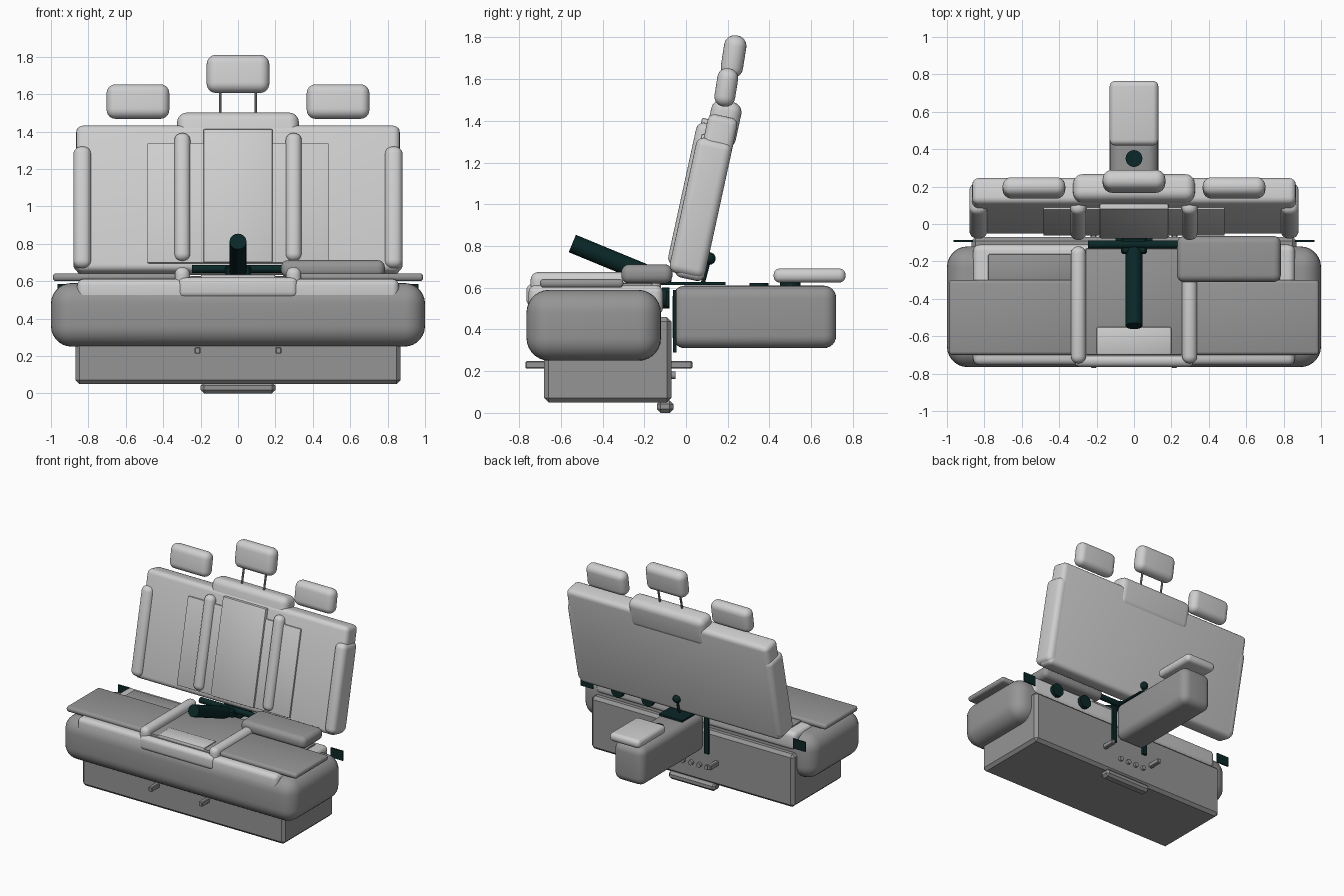
import bpy, bmesh, math
from mathutils import Matrix, Vector

cube = bpy.data.objects.get("Cube")
if cube:
    bpy.data.objects.remove(cube, do_unlink=True)


def material(name, color):
    m = bpy.data.materials.new(name)
    m.use_nodes = True
    m.diffuse_color = (*color, 1)
    bsdf = next(n for n in m.node_tree.nodes if n.type == 'BSDF_PRINCIPLED')
    bsdf.inputs["Base Color"].default_value = (*color, 1)
    return m


LIGHT = material("light grey fabric", (0.62, 0.62, 0.62))
MID = material("mid grey fabric", (0.3, 0.3, 0.3))
DARK = material("dark green metal", (0.003, 0.02, 0.02))

# Recline of the whole backrest, turned about its lower edge
PIVOT = Vector((0, -0.03, 0.65))
LEAN = math.radians(-12.3)
RECLINE = Matrix.Translation(PIVOT) @ Matrix.Rotation(LEAN, 4, 'X') @ Matrix.Translation(-PIVOT)


def finish(name, bm, mat, smooth=True):
    bmesh.ops.recalc_face_normals(bm, faces=bm.faces)
    mesh = bpy.data.meshes.new(name)
    bm.to_mesh(mesh)
    bm.free()
    mesh.materials.append(mat)
    ob = bpy.data.objects.new(name, mesh)
    bpy.context.collection.objects.link(ob)
    if smooth:
        bpy.ops.object.select_all(action='DESELECT')
        ob.select_set(True)
        bpy.context.view_layer.objects.active = ob
        bpy.ops.object.shade_smooth_by_angle(angle=math.radians(35))
    return ob


def box(name, x, y, z, mat, r=0.0, seg=4, matrix=None):
    """Rounded box from its x, y and z ranges."""
    bm = bmesh.new()
    bmesh.ops.create_cube(bm, size=1)
    for v in bm.verts:
        v.co = [lo + (c + 0.5) * (hi - lo) for c, (lo, hi) in zip(v.co, (x, y, z))]
    if r:
        bmesh.ops.bevel(bm, geom=bm.edges[:], offset=r, segments=seg, profile=0.5, affect='EDGES')
    if matrix:
        bm.transform(matrix)
    return finish(name, bm, mat, seg > 1)


def pair(name, x, *args, **kw):
    """The same box on both sides."""
    box("left_" + name, x, *args, **kw)
    box("right_" + name, (-x[1], -x[0]), *args, **kw)


def rod(name, a, b, radius, mat, sides=20):
    a, b = Vector(a), Vector(b)
    bm = bmesh.new()
    bmesh.ops.create_cone(bm, cap_ends=True, segments=sides, radius1=radius, radius2=radius,
                          depth=(b - a).length)
    turn = (b - a).to_track_quat('Z', 'Y').to_matrix().to_4x4()
    bm.transform(Matrix.Translation((a + b) / 2) @ turn)
    return finish(name, bm, mat)


def headrest(name, center, size, r):
    spans = [(-s / 2, s / 2) for s in size]
    place = Matrix.Translation(center) @ Matrix.Rotation(math.radians(-9), 4, 'X')
    box(name, *spans, LIGHT, r, 6, place)


# Base box, foot and rails
box("base", (-0.87, 0.87), (-0.68, -0.07), (0.05, 0.46), MID, 0.022, 1)
box("base_foot", (-0.2, 0.2), (-0.14, -0.06), (0, 0.06), MID, 0.018, 1)
pair("rail", (0.2, 0.232), (-0.77, 0.03), (0.212, 0.248), MID, 0.005, 1)
for i in range(4):
    x = 0.07 - 0.07 * i
    rod(f"base_button_{i + 1}", (x, -0.08, 0.18), (x, -0.05, 0.18), 0.018, MID)

# Seat cushion and its covers
box("seat_cushion", (-1, 1), (-0.765, -0.12), (0.25, 0.59), MID, 0.11, 7)
box("seat_top_pad", (-0.86, 0.86), (-0.755, -0.11), (0.47, 0.612), LIGHT, 0.035)
pair("seat_rear_panel", (0.33, 0.78), (-0.32, -0.16), (0.6, 0.622), MID, 0.008, 2)
pair("seat_cover", (0.32, 0.99), (-0.7, -0.3), (0.6, 0.642), MID, 0.018, 3)
pair("seat_bolster", (0.257, 0.338), (-0.745, -0.12), (0.54, 0.675), LIGHT, 0.038, 5)
box("seat_front_roll", (-0.32, 0.32), (-0.765, -0.695), (0.51, 0.62), LIGHT, 0.033, 5)
box("seat_middle_panel", (-0.26, 0.26), (-0.7, -0.13), (0.58, 0.628), MID, 0.01, 2)
box("seat_middle_insert", (-0.2, 0.2), (-0.7, -0.55), (0.59, 0.636), LIGHT, 0.01, 2)
box("loose_pad", (0.23, 0.785), (-0.31, -0.065), (0.62, 0.712), MID, 0.038, 5)

# Backrest, built upright and reclined
box("backrest", (-0.865, 0.865), (-0.06, 0.085), (0.65, 1.45), LIGHT, 0.035, 4, RECLINE)
pair("back_side_bolster", (0.785, 0.88), (-0.09, 0.085), (0.665, 1.33), LIGHT, 0.04, 5, RECLINE)
pair("back_inner_bolster", (0.255, 0.34), (-0.105, 0), (0.7, 1.4), LIGHT, 0.038, 5, RECLINE)
box("back_wide_panel", (-0.485, 0.485), (-0.073, 0), (0.69, 1.345), LIGHT, 0.006, 2, RECLINE)
box("back_middle_panel", (-0.185, 0.185), (-0.088, 0), (0.69, 1.42), LIGHT, 0.008, 2, RECLINE)
box("back_top_cushion", (-0.325, 0.325), (-0.055, 0.092), (1.3, 1.525), LIGHT, 0.05, 6, RECLINE)

# Headrests and posts
headrest("middle_headrest", (0, 0.228, 1.708), (0.335, 0.107, 0.205), 0.05)
for side, s in (("left", 1), ("right", -1)):
    headrest(side + "_headrest", (0.535 * s, 0.193, 1.56), (0.335, 0.1, 0.185), 0.047)
    rod(side + "_headrest_post", (0.095 * s, 0.175, 1.46), (0.095 * s, 0.215, 1.64), 0.008, MID, 10)

# Rear arm with its pad
box("rear_arm", (-0.13, 0.13), (-0.065, 0.72), (0.31, 0.61), MID, 0.06, 6)
box("rear_arm_pad", (-0.13, 0.13), (0.42, 0.765), (0.625, 0.692), LIGHT, 0.03, 5)
rod("arm_pad_stem", (0, 0.5, 0.6), (0, 0.5, 0.64), 0.05, DARK)
rod("arm_knob", (0, 0.35, 0.6), (0, 0.35, 0.622), 0.045, DARK)

# Handle, hinge and lever
rod("handle", (0, -0.545, 0.812), (0, -0.14, 0.645), 0.045, DARK, 24)
rod("hinge_rod", (-0.245, -0.11, 0.665), (0.245, -0.11, 0.665), 0.022, DARK)
box("hinge_block", (-0.07, 0.07), (-0.16, -0.07), (0.62, 0.68), DARK, 0.01, 1)
box("hinge_plate", (-0.1, 0.1), (-0.12, 0.19), (0.613, 0.627), DARK)
rod("lever", (0, 0.08, 0.62), (0, 0.112, 0.74), 0.01, DARK, 12)
bm = bmesh.new()
bmesh.ops.create_uvsphere(bm, u_segments=20, v_segments=12, radius=0.03)
bm.transform(Matrix.Translation((0, 0.112, 0.74)))
finish("lever_ball", bm, DARK)

# Metal brackets and discs behind the seat
pair("bracket", (0.86, 0.965), (-0.095, -0.085), (0.51, 0.585), DARK)
pair("arm_strap", (0.125, 0.16), (-0.062, -0.045), (0.29, 0.59), DARK)
for i, x in enumerate((0.65, 0.39)):
    rod(f"disc_{i + 1}", (x, -0.115, 0.55), (x, -0.08, 0.55), 0.05, DARK)
